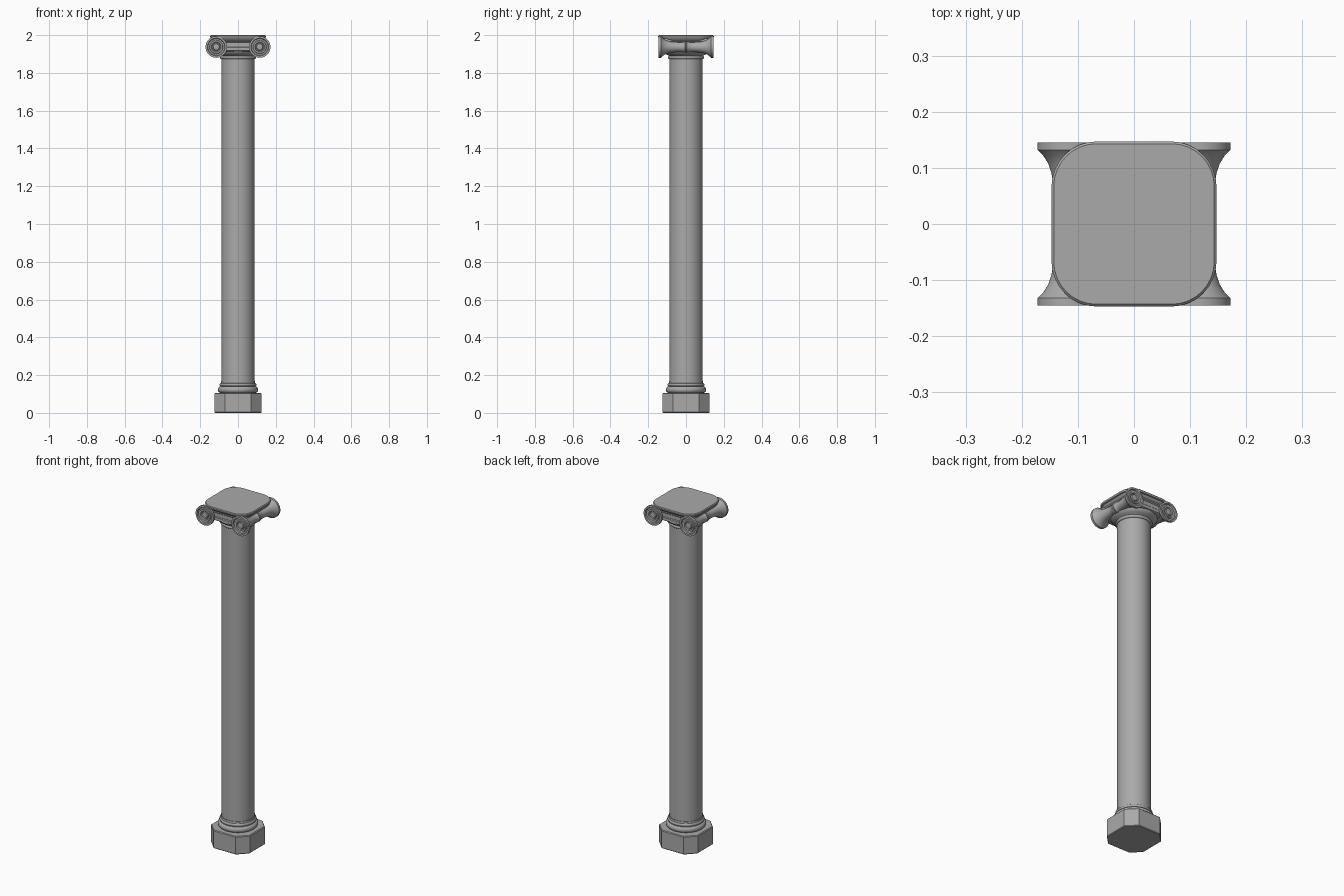
import bpy, bmesh, math
from mathutils import Matrix, Vector

cube = bpy.data.objects.get("Cube")
if cube:
    bpy.data.objects.remove(cube)

stone = bpy.data.materials.new("grey stone")
stone.use_nodes = True
GREY = (0.40, 0.40, 0.40, 1)
stone.diffuse_color = GREY
stone.node_tree.nodes["Principled BSDF"].inputs["Base Color"].default_value = GREY


def loft(name, rings, angle=35, matrix=None):
    """Skin equal-length rings of points and cap both ends."""
    bm = bmesh.new()
    loops = [[bm.verts.new(p) for p in ring] for ring in rings]
    n = len(loops[0])
    for a, b in zip(loops, loops[1:]):
        for i in range(n):
            j = (i + 1) % n
            bm.faces.new((a[i], a[j], b[j], b[i]))
    bm.faces.new(loops[0][::-1])
    bm.faces.new(loops[-1])
    if matrix:
        bm.transform(matrix)
    bmesh.ops.recalc_face_normals(bm, faces=bm.faces)
    mesh = bpy.data.meshes.new(name)
    bm.to_mesh(mesh)
    bm.free()
    mesh.materials.append(stone)
    obj = bpy.data.objects.new(name, mesh)
    bpy.context.collection.objects.link(obj)
    bpy.ops.object.select_all(action='DESELECT')
    obj.select_set(True)
    bpy.context.view_layer.objects.active = obj
    bpy.ops.object.shade_smooth_by_angle(angle=math.radians(angle))
    return obj


def circle(r, z, n=48):
    return [(r * math.cos(math.tau * i / n), r * math.sin(math.tau * i / n), z)
            for i in range(n)]


def lathe(name, profile, n=48, angle=35, matrix=None):
    return loft(name, [circle(r, z, n) for r, z in profile], angle, matrix)


def rounded_square(half, z, corner, steps=8):
    points = []
    for k in range(4):
        for s in range(steps + 1):
            a = math.pi / 2 * (k + s / steps)
            mid = math.pi / 2 * (k + 0.5)
            c = (half - corner) * math.sqrt(2)
            points.append((c * math.cos(mid) + corner * math.cos(a),
                           c * math.sin(mid) + corner * math.sin(a), z))
    return points


def bead(r, z, bulge, half, steps=8):
    """Half-round moulding profile."""
    return [(r + bulge * math.cos(t), z + half * math.sin(t))
            for t in (math.pi * (s / steps - 0.5) for s in range(steps + 1))]


# Plinth: square block with cut corners and eased edges
def cut_square(half, z, cut=0.07):
    return [(x, y, z) for x, y in (
        (half, -cut), (half, cut), (cut, half), (-cut, half),
        (-half, cut), (-half, -cut), (-cut, -half), (cut, -half))]


loft("plinth", [cut_square(0.121, 0), cut_square(0.125, 0.004),
                cut_square(0.125, 0.102), cut_square(0.121, 0.106)], angle=20)

# Base mouldings: large roll, hollow, small roll
lathe("base_moulding",
      [(0.095, 0.100)] + bead(0.095, 0.123, 0.012, 0.016)
      + [(0.094, 0.141)] + bead(0.092, 0.149, 0.006, 0.008)
      + [(0.091, 0.160), (0.091, 0.168), (0.080, 0.168)])

# Shaft
lathe("shaft", [(0.088, 0.15), (0.088, 1.885)])

# Neck ring and the cup that carries the capital
lathe("neck_ring", [(0.08, 1.872)] + bead(0.088, 1.882, 0.008, 0.009) + [(0.08, 1.892)])
lathe("echinus", [(0.088, 1.888), (0.094, 1.893), (0.104, 1.897), (0.114, 1.904),
                  (0.121, 1.914), (0.123, 1.925), (0.118, 1.935)])

# Block between the scrolls, with a raised band
loft("capital_block", [rounded_square(h, z, 0.02) for h, z in (
    (0.118, 1.914), (0.125, 1.918), (0.125, 1.934), (0.121, 1.938),
    (0.121, 1.960), (0.128, 1.965), (0.128, 1.982))])

# Abacus: rounded square slab with a moulded edge
loft("abacus", [rounded_square(h, z, c) for h, z, c in (
    (0.128, 1.972, 0.06), (0.134, 1.978, 0.065), (0.138, 1.984, 0.07),
    (0.145, 1.986, 0.08), (0.147, 1.990, 0.08),
    (0.147, 1.996, 0.08), (0.143, 2.0, 0.076))])

# Scroll rolls: one lathed profile per side, mirrored front to back
half_profile = [(0.027, 0.0), (0.030, 0.004), (0.030, 0.012), (0.027, 0.016),
                (0.026, 0.035), (0.028, 0.065), (0.032, 0.090), (0.038, 0.108),
                (0.046, 0.121), (0.055, 0.130), (0.057, 0.132), (0.057, 0.145),
                (0.047, 0.145), (0.044, 0.138), (0.036, 0.138), (0.034, 0.143),
                (0.026, 0.143), (0.023, 0.137), (0.019, 0.137), (0.016, 0.142),
                (0.006, 0.144)]
roll = [(r, -y) for r, y in half_profile[:0:-1]] + half_profile
for side, x in (("left", 0.115), ("right", -0.115)):
    place = Matrix.Translation(Vector((x, 0, 1.937))) @ Matrix.Rotation(math.pi / 2, 4, 'X')
    lathe(side + "_scroll", roll, n=40, matrix=place)
